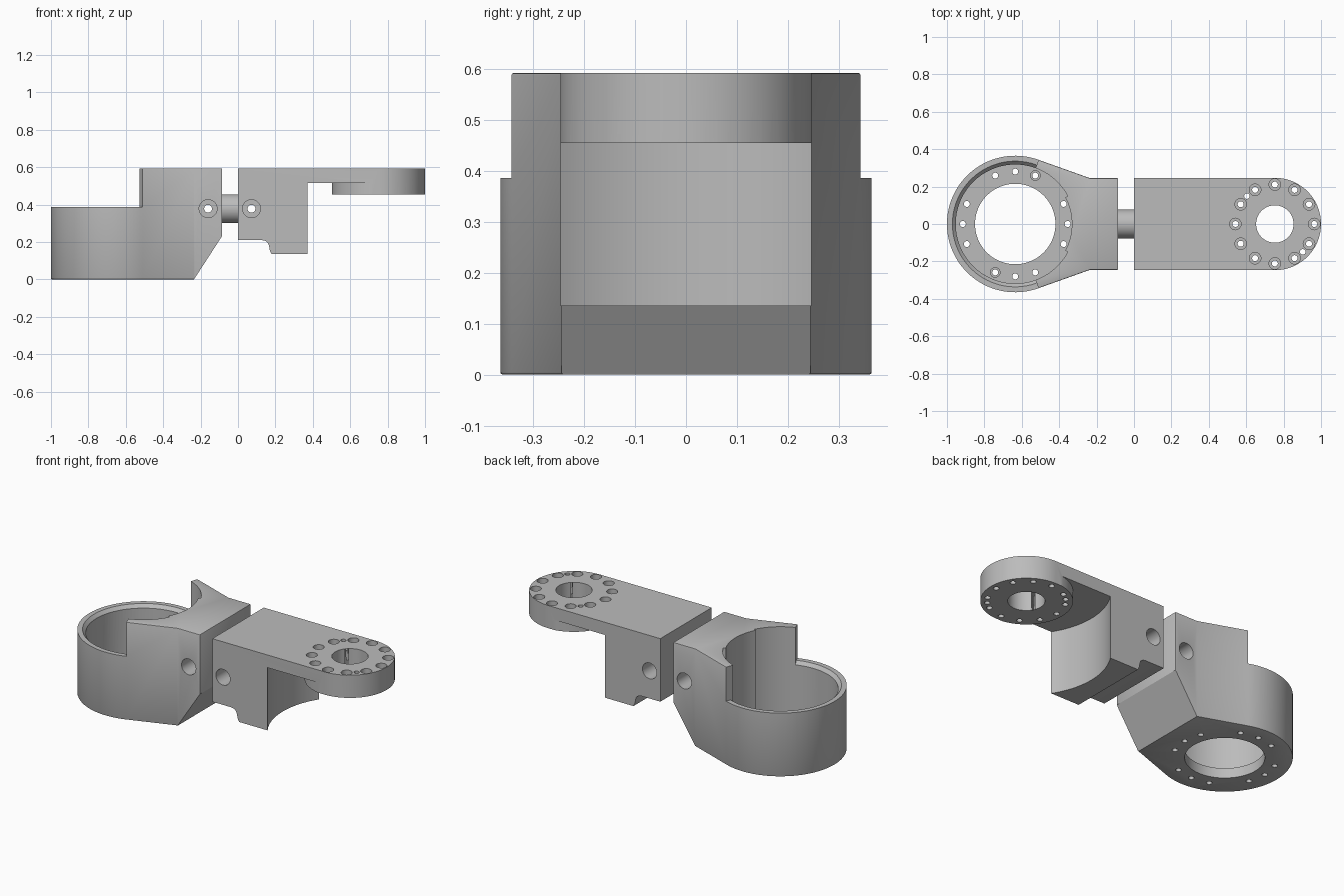
import bpy, bmesh
from math import cos, sin, radians, pi
from mathutils import Matrix, Vector

if "Cube" in bpy.data.objects:
    bpy.data.objects.remove(bpy.data.objects["Cube"])

grey = bpy.data.materials.new("machined_grey")
grey.use_nodes = True
grey.diffuse_color = (0.5, 0.5, 0.5, 1)
grey.node_tree.nodes["Principled BSDF"].inputs["Base Color"].default_value = (0.5, 0.5, 0.5, 1)

TOP = 0.593
RING_X, RING_R = -0.635, 0.365
DISC_X, DISC_R = 0.753, 0.247
HALF = 0.245
PIN_Z = 0.378


def finish(bm, name):
    bmesh.ops.remove_doubles(bm, verts=bm.verts, dist=1e-5)
    bmesh.ops.recalc_face_normals(bm, faces=bm.faces)
    mesh = bpy.data.meshes.new(name)
    bm.to_mesh(mesh)
    bm.free()
    obj = bpy.data.objects.new(name, mesh)
    bpy.context.collection.objects.link(obj)
    mesh.materials.append(grey)
    return obj


def prism(name, points, low, high, upright=False):
    """Extrude a plan outline along z, or an upright x-z profile along y."""
    bm = bmesh.new()
    place = (lambda a, b: (a, low, b)) if upright else (lambda a, b: (a, b, low))
    face = bm.faces.new([bm.verts.new(place(a, b)) for a, b in points])
    ext = bmesh.ops.extrude_face_region(bm, geom=[face])
    move = Vector((0, high - low, 0) if upright else (0, 0, high - low))
    bmesh.ops.translate(bm, vec=move,
                        verts=[v for v in ext["geom"] if isinstance(v, bmesh.types.BMVert)])
    return finish(bm, name)


def lathe(bm, profile, matrix, steps=24, start=0, sweep=360):
    """Turn a (radius, z) profile; a partial sweep gets closed end caps."""
    verts = [bm.verts.new((r * cos(radians(start)), r * sin(radians(start)), z))
             for r, z in profile]
    geom = verts + [bm.edges.new(p) for p in zip(verts, verts[1:])]
    if sweep < 360:
        geom.append(bm.faces.new(verts))
        geom.append(bm.edges.get((verts[-1], verts[0])))
    before = set(bm.verts) - set(verts)
    bmesh.ops.spin(bm, geom=geom, cent=(0, 0, 0), axis=(0, 0, 1),
                   angle=radians(sweep), steps=steps)
    bmesh.ops.transform(bm, matrix=matrix, verts=[v for v in bm.verts if v not in before])


def stepped(r1, z0, step, r2, z1):
    return [(0, z0), (r1, z0), (r1, step), (r2, step), (r2, z1), (0, z1)]


def plain(r, z0, z1):
    return [(0, z0), (r, z0), (r, z1), (0, z1)]


def arc(cx, r, a0, a1, n):
    return [(cx + r * cos(radians(a0 + (a1 - a0) * i / n)),
             r * sin(radians(a0 + (a1 - a0) * i / n))) for i in range(n + 1)]


def cut(obj, cutter, mode="DIFFERENCE"):
    mod = obj.modifiers.new("cut", "BOOLEAN")
    mod.object, mod.operation, mod.solver = cutter, mode, "EXACT"
    apply(obj, mod)
    bpy.data.objects.remove(cutter)


def apply(obj, mod):
    bpy.context.view_layer.objects.active = obj
    bpy.ops.object.modifier_apply(modifier=mod.name)


def cross_pin(obj, x):
    """Counterbored pin hole entering from both sides."""
    bm = bmesh.new()
    c, s = 0.048, 0.13
    profile = [(0, -0.4), (c, -0.4), (c, -s), (0.021, -s), (0.021, s), (c, s), (c, 0.4), (0, 0.4)]
    lathe(bm, profile, Matrix.Translation((x, 0, PIN_Z)) @ Matrix.Rotation(pi / 2, 4, "X"), 32)
    cut(obj, finish(bm, "pin_cutter"))


def at(cx, r, deg):
    return Matrix.Translation((cx + r * cos(radians(deg)), r * sin(radians(deg)), 0))


# Ring housing: teardrop outline with softened rims
outline = arc(RING_X, RING_R, 70, 290, 80)
outline += [(-0.235, -HALF), (-0.085, -HALF), (-0.085, HALF), (-0.235, HALF)]
housing = prism("ring_housing", outline, 0, TOP)
bevel = housing.modifiers.new("rim", "BEVEL")
bevel.width, bevel.segments, bevel.angle_limit = 0.005, 2, radians(60)
apply(housing, bevel)

# Lowered ring wall with chamfered lip, leaving the tall clamp block
bm = bmesh.new()
lip = [(0.3, 0.366), (0.318, 0.366), (0.336, 0.386), (0.5, 0.386), (0.5, 0.7), (0.3, 0.7)]
lathe(bm, lip, Matrix.Translation((RING_X, 0, 0)), 80, 70, 220)
cut(housing, finish(bm, "lip_cutter"))

# Bore with a raised pad toward the block, then the floor opening
bore = arc(RING_X, 0.303, -28, 28, 20) + arc(RING_X, 0.318, 28, 332, 90)
cut(housing, prism("bore_cutter", bore, 0.06, 0.8))
bm = bmesh.new()
lathe(bm, plain(0.215, -0.1, 0.2), Matrix.Translation((RING_X, 0, 0)), 80)
for i in range(16):
    deg = i * 22.5
    if i % 4 == 2:
        continue
    profile = stepped(0.016, -0.1, 0.03, 0.026, 0.2) if i in (3, 11) else plain(0.016, -0.1, 0.2)
    lathe(bm, profile, at(RING_X, 0.28, deg), 16)
cut(housing, finish(bm, "floor_cutter"))

# Sloped underside of the clamp block
slope = [(-0.265, -0.046), (-0.055, 0.278), (0.1, 0.278), (0.1, -0.046)]
cut(housing, prism("slope_cutter", slope, -0.5, 0.5, True))
cross_pin(housing, -0.16)

# Arm: side profile trimmed by a round-ended plan
profile = [(0, 0.21), (0.125, 0.21), (0.145, 0.207), (0.16, 0.195), (0.166, 0.178),
           (0.17, 0.155), (0.18, 0.135), (1.1, 0.135), (1.1, TOP), (0, TOP)]
arm = prism("bracket_arm", profile, -0.4, 0.4, True)
plan = arc(DISC_X, DISC_R, -90, 90, 48) + [(-0.1, DISC_R), (-0.1, -DISC_R)]
cut(arm, prism("plan_cutter", plan, -0.2, 0.9), "INTERSECT")

# Concave clearance below the plate, leaving a round boss
bm = bmesh.new()
lathe(bm, stepped(0.454, 0, 0.516, 0.25, 0.455)[:4] + [(0.25, 0.455), (0, 0.455)],
      Matrix.Translation((DISC_X, 0, 0)), 128)
cut(arm, finish(bm, "clearance_cutter"))

# Disc centre hole, counterbored bolt circle and two dowel holes
bm = bmesh.new()
lathe(bm, plain(0.1, 0.3, 0.8), Matrix.Translation((DISC_X, 0, 0)), 64)
for i in range(12):
    lathe(bm, stepped(0.016, 0.3, 0.51, 0.031, 0.8), at(DISC_X, 0.211, i * 30), 24)
for deg in (135, -45):
    lathe(bm, plain(0.015, 0.3, 0.8), at(DISC_X, 0.211, deg), 16)
cut(arm, finish(bm, "bolt_cutter"))
cross_pin(arm, 0.072)

# Shaft joining the two brackets
bm = bmesh.new()
lathe(bm, plain(0.077, -0.21, 0.13),
      Matrix.Translation((0, 0, PIN_Z)) @ Matrix.Rotation(pi / 2, 4, "Y"), 48)
shaft = finish(bm, "joining_shaft")
for x in (-0.16, 0.072):
    cross_pin(shaft, x)

for obj in (housing, arm, shaft):
    bpy.ops.object.select_all(action="DESELECT")
    obj.select_set(True)
    bpy.context.view_layer.objects.active = obj
    bpy.ops.object.shade_smooth_by_angle(angle=radians(30))
